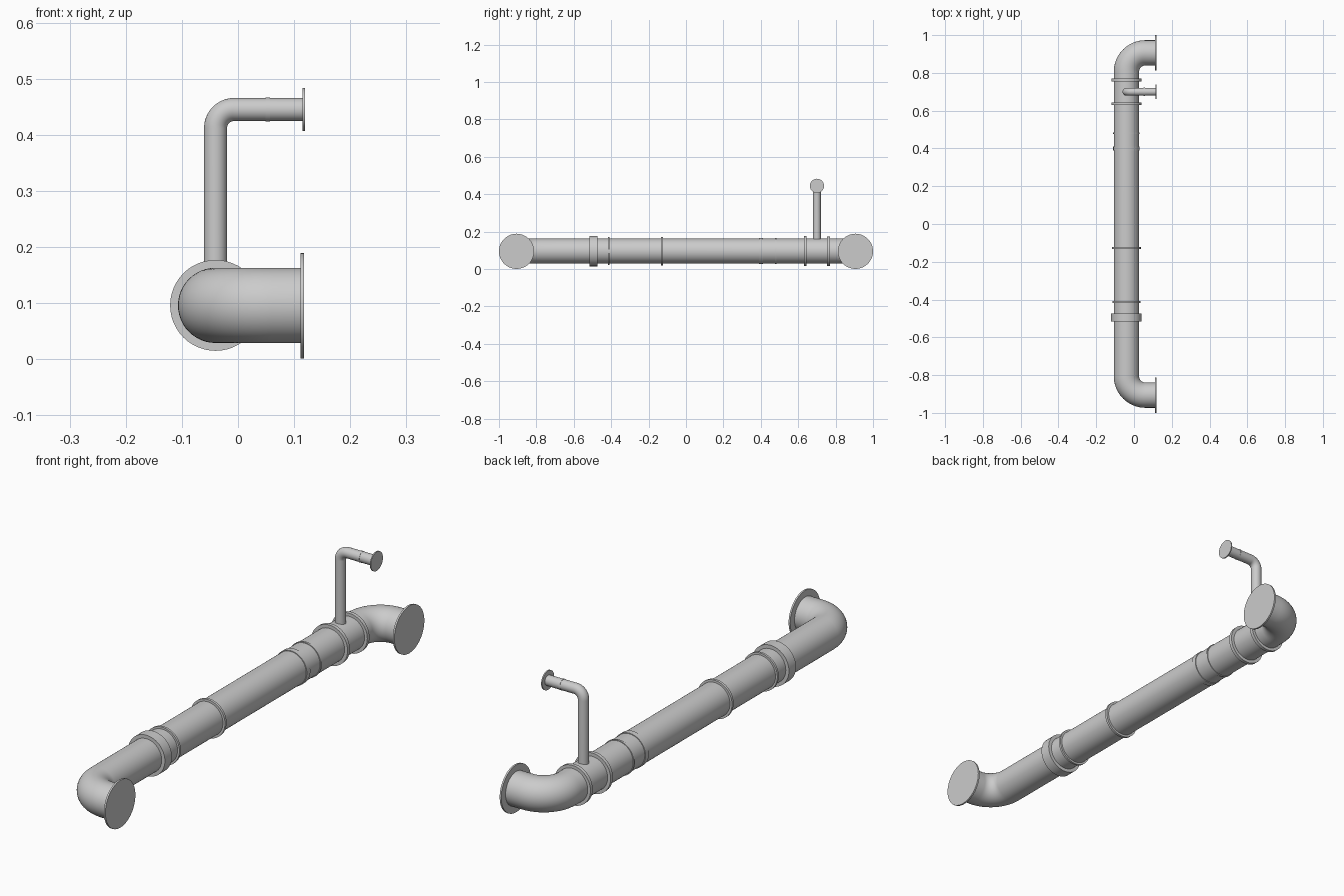
import bpy, bmesh, math
from mathutils import Vector

if "Cube" in bpy.data.objects:
    bpy.data.objects.remove(bpy.data.objects["Cube"])

SIDES = 48
X0, Z0, R = -0.04, 0.096, 0.067      # main pipe axis and radius
YE = 0.906                           # y of the end legs
YB, ZB, RB = 0.70, 0.445, 0.0205     # branch pipe


def smooth(obj):
    bpy.ops.object.select_all(action='DESELECT')
    obj.select_set(True)
    bpy.context.view_layer.objects.active = obj
    bpy.ops.object.shade_smooth_by_angle(angle=math.radians(30))


def build(name, rings, closed_end=False):
    """Skin consecutive circles given as lists of points."""
    bm = bmesh.new()
    loops = [[bm.verts.new(p) for p in ring] for ring in rings]
    for a, b in zip(loops, loops[1:]):
        for i in range(SIDES):
            j = (i + 1) % SIDES
            bm.faces.new((a[i], a[j], b[j], b[i]))
    if closed_end:
        bm.faces.new(loops[-1])
    bmesh.ops.recalc_face_normals(bm, faces=bm.faces)
    # open skins: make sure the normals point outwards
    if bm.calc_volume(signed=True) < 0:
        bmesh.ops.reverse_faces(bm, faces=bm.faces)
    me = bpy.data.meshes.new(name)
    bm.to_mesh(me)
    bm.free()
    obj = bpy.data.objects.new(name, me)
    bpy.context.collection.objects.link(obj)
    smooth(obj)


def circle(centre, u, v, r):
    return [centre + r * (u * math.cos(t) + v * math.sin(t))
            for t in (2 * math.pi * i / SIDES for i in range(SIDES))]


def sweep(name, corners, r, bend):
    """Pipe along a planar path with right-angled rounded corners."""
    pts = [Vector(p) for p in corners]
    dirs = [(b - a).normalized() for a, b in zip(pts, pts[1:])]
    n = dirs[0].cross(dirs[1]).normalized()
    rings = [circle(pts[0], n.cross(dirs[0]), n, r)]
    for p, d0, d1 in zip(pts[1:], dirs, dirs[1:]):
        c = p - d0 * bend + d1 * bend
        for k in range(17):
            t = math.pi / 2 * k / 16
            tangent = d0 * math.cos(t) + d1 * math.sin(t)
            pos = c + bend * (d0 * math.sin(t) - d1 * math.cos(t))
            rings.append(circle(pos, n.cross(tangent), n, r))
    rings.append(circle(pts[-1], n.cross(dirs[-1]), n, r))
    build(name, rings)


def lathe(name, centre, axis, profile, closed_end=False):
    """Profile of (radius, offset along axis)."""
    c, a = Vector(centre), Vector(axis)
    u = Vector((0, 0, 1))
    v = a.cross(u)
    build(name, [circle(c + a * h, u, v, r) for r, h in profile], closed_end)


def collar(name, centre, axis, inner, outer, width):
    h = width / 2
    lathe(name, centre, axis, [(inner, -h), (outer, -h), (outer, h), (inner, h)])


def flange(name, centre, inner, outer, thick):
    lathe(name, centre, (1, 0, 0),
          [(inner, -thick), (outer, -thick), (outer, 0)], closed_end=True)


# Main pipe with an elbow at each end
sweep("main_pipe", [(0.112, -YE, Z0), (X0, -YE, Z0), (X0, YE, Z0), (0.112, YE, Z0)], R, 0.10)

# End flanges
for side, s in (("front", -1), ("back", 1)):
    flange(side + "_flange", (0.118, s * YE, Z0 - 0.001), R - 0.002, 0.094, 0.007)

# Collars and weld bands along the main pipe: y, radius, width
for i, (y, r, w) in enumerate([(-0.495, 0.081, 0.044), (-0.413, 0.075, 0.009),
                               (-0.128, 0.076, 0.010), (0.40, 0.070, 0.022),
                               (0.48, 0.070, 0.008), (0.637, 0.080, 0.014),
                               (0.762, 0.079, 0.014)]):
    collar(f"pipe_collar_{i + 1}", (X0, y, Z0), (0, 1, 0), R - 0.001, r, w)

# Branch pipe, its collar and flange
sweep("branch_pipe", [(X0, YB, Z0 + 0.055), (X0, YB, ZB), (0.116, YB, ZB)], RB, 0.033)
collar("branch_collar", (0.053, YB, ZB), (1, 0, 0), RB - 0.005 + 0.004, 0.0215, 0.008)
flange("branch_flange", (0.1195, YB, ZB), RB - 0.001, 0.038, 0.0045)
